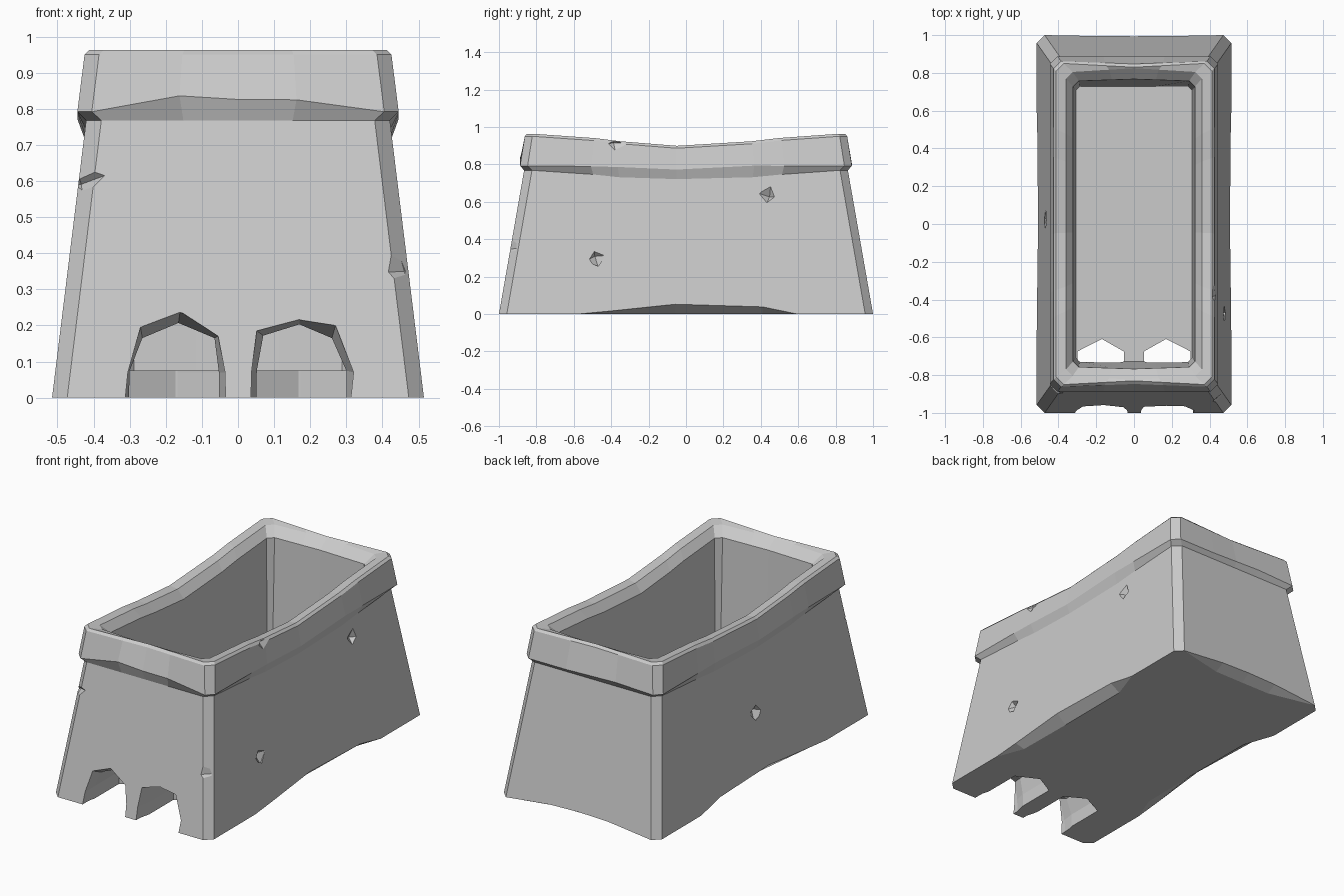
import bpy, bmesh, random
from mathutils import Vector, Euler

random.seed(4)
cube = bpy.data.objects.get("Cube")
if cube:
    bpy.data.objects.remove(cube)

stone = bpy.data.materials.new("grey_stone")
stone.use_nodes = True
grey = (0.6, 0.6, 0.6, 1)
stone.diffuse_color = grey
stone.node_tree.nodes["Principled BSDF"].inputs["Base Color"].default_value = grey

# sample positions along the long sides and the short ends
LONG = (-0.6, -0.43, -0.06, 0.43, 0.62)
SHORT = (-0.4, 0.0, 0.4)
FLAT, LEVEL = (0,) * 5, (0,) * 3


def body(z):
    return 0.515 - 0.123 * z, 1 - 0.175 * z


def ring(size, cut, z, side=FLAT, back=LEVEL, front=LEVEL, inset=0, bow=0):
    """Rectangular loop with cut corners; side/back/front give height offsets."""
    pts = []

    def run(ts, lifts, along_y, sign):
        row = []
        for t, lift in zip((-1, *ts, 1), (0, *lifts, 0)):
            hx, hy = size(z + lift)
            push = inset if lift else 0
            if inset:
                zz = z
            else:
                zz = z + lift
            if along_y:
                row.append((sign * (hx - push), t * (hy - cut), zz))
            else:
                row.append((t * (hx - cut), sign * (hy - push - bow * (1 - abs(t))), zz))
        return row

    pts += run(LONG, side, True, 1)
    pts += run(SHORT, back, False, 1)[::-1]
    pts += run(LONG, side, True, -1)[::-1]
    pts += run(SHORT, front, False, -1)
    return pts


def loft(bm, rings):
    loops = [[bm.verts.new(p) for p in r] for r in rings]
    for a, b in zip(loops, loops[1:]):
        for i in range(len(a)):
            j = (i + 1) % len(a)
            bm.faces.new((a[i], a[j], b[j], b[i]))
    bm.faces.new(loops[0][::-1])
    bm.faces.new(loops[-1])


def make_object(name, bm):
    bmesh.ops.remove_doubles(bm, verts=bm.verts, dist=0.0005)
    bmesh.ops.recalc_face_normals(bm, faces=bm.faces)
    mesh = bpy.data.meshes.new(name)
    bm.to_mesh(mesh)
    bm.free()
    mesh.materials.append(stone)
    ob = bpy.data.objects.new(name, mesh)
    bpy.context.collection.objects.link(ob)
    return ob


def fixed(hx, hy):
    return lambda z: (hx, hy)


# worn lower edge, sagging rim and hollow, lofted as one solid
chip_side, chip_back = (0, 0.015, 0.052, 0.038, 0), (0.03, 0.035, 0.03)
under_sag = (-0.022, -0.037, -0.047, -0.037, -0.022)
ledge_sag = (-0.003, -0.006, -0.02, 0.001, 0)
top_sag = (-0.023, -0.04, -0.064, -0.04, -0.022)
bm = bmesh.new()
loft(bm, [
    ring(body, 0.042, 0, chip_side, chip_back, inset=0.06),
    ring(body, 0.042, 0, chip_side, chip_back),
    ring(body, 0.042, 0.768, under_sag),
    ring(fixed(0.445, 0.887), 0.04, 0.792, ledge_sag, (0.01, 0.005, 0), (0.044, 0.034, 0.033)),
    ring(fixed(0.425, 0.862), 0.04, 0.95, top_sag, bow=0.015),
    ring(fixed(0.412, 0.85), 0.04, 0.963, top_sag, bow=0.02),
    ring(fixed(0.36, 0.805), 0.035, 0.955, top_sag, bow=-0.02),
    ring(fixed(0.322, 0.757), 0.03, 0.905, top_sag, bow=-0.01),
    ring(fixed(0.308, 0.728), 0.02, 0.075),
])
trough = make_object("stone_trough", bm)

# arched drain openings, flared at the front and pointed at the back
cutters = bmesh.new()
arches = [
    (-0.17, [(-0.305, -0.1), (-0.3, 0.075), (-0.265, 0.165), (-0.165, 0.207),
             (-0.065, 0.165), (-0.053, 0.07), (-0.053, -0.1)],
     [(-0.322, -0.1), (-0.305, 0.07), (-0.27, 0.195), (-0.16, 0.24),
      (-0.055, 0.17), (-0.036, 0.07), (-0.033, -0.1)]),
    (0.17, [(0.05, -0.1), (0.052, 0.075), (0.07, 0.172), (0.17, 0.203),
            (0.26, 0.165), (0.3, 0.075), (0.3, -0.1)],
     [(0.033, -0.1), (0.038, 0.075), (0.052, 0.185), (0.17, 0.217),
      (0.27, 0.2), (0.32, 0.07), (0.302, -0.1)]),
]
for cx, inner, outer in arches:
    tip = [(cx + (x - cx) * 0.02, z) for x, z in inner]
    stations = [(outer, -1.1), (outer, -0.965), (inner, -0.9), (inner, -0.675), (tip, -0.61)]
    loft(cutters, [[(x, y, z) for x, z in prof] for prof, y in stations])

# chips knocked out of corners and faces: position, half-size
chips = [
    ((-0.44, -0.9, 0.6), (0.09, 0.06, 0.05)),
    ((0.455, -0.95, 0.36), (0.05, 0.05, 0.11)),
    ((0.47, 0.93, 0.44), (0.05, 0.05, 0.1)),
    ((-0.455, 0.91, 0.57), (0.05, 0.05, 0.11)),
    ((0.445, 0.44, 0.635), (0.04, 0.05, 0.055)),
    ((0.485, -0.48, 0.3), (0.04, 0.05, 0.06)),
    ((-0.475, 0.02, 0.38), (0.04, 0.06, 0.06)),
    ((0.44, -0.38, 0.91), (0.035, 0.08, 0.04)),
]
for pos, half in chips:
    made = bmesh.ops.create_uvsphere(cutters, u_segments=4, v_segments=2, radius=1)
    turn = Euler([random.uniform(-0.3, 0.3) for _ in range(3)]).to_matrix()
    for v in made["verts"]:
        v.co = turn @ Vector(a * b for a, b in zip(v.co, half)) + Vector(pos)
cutter = make_object("cutter", cutters)
cutter.hide_render = True

cut = trough.modifiers.new("openings", "BOOLEAN")
cut.operation = "DIFFERENCE"
cut.solver = "EXACT"
cut.object = cutter
bpy.context.view_layer.objects.active = trough
bpy.ops.object.modifier_apply(modifier=cut.name)
bpy.data.objects.remove(cutter)
